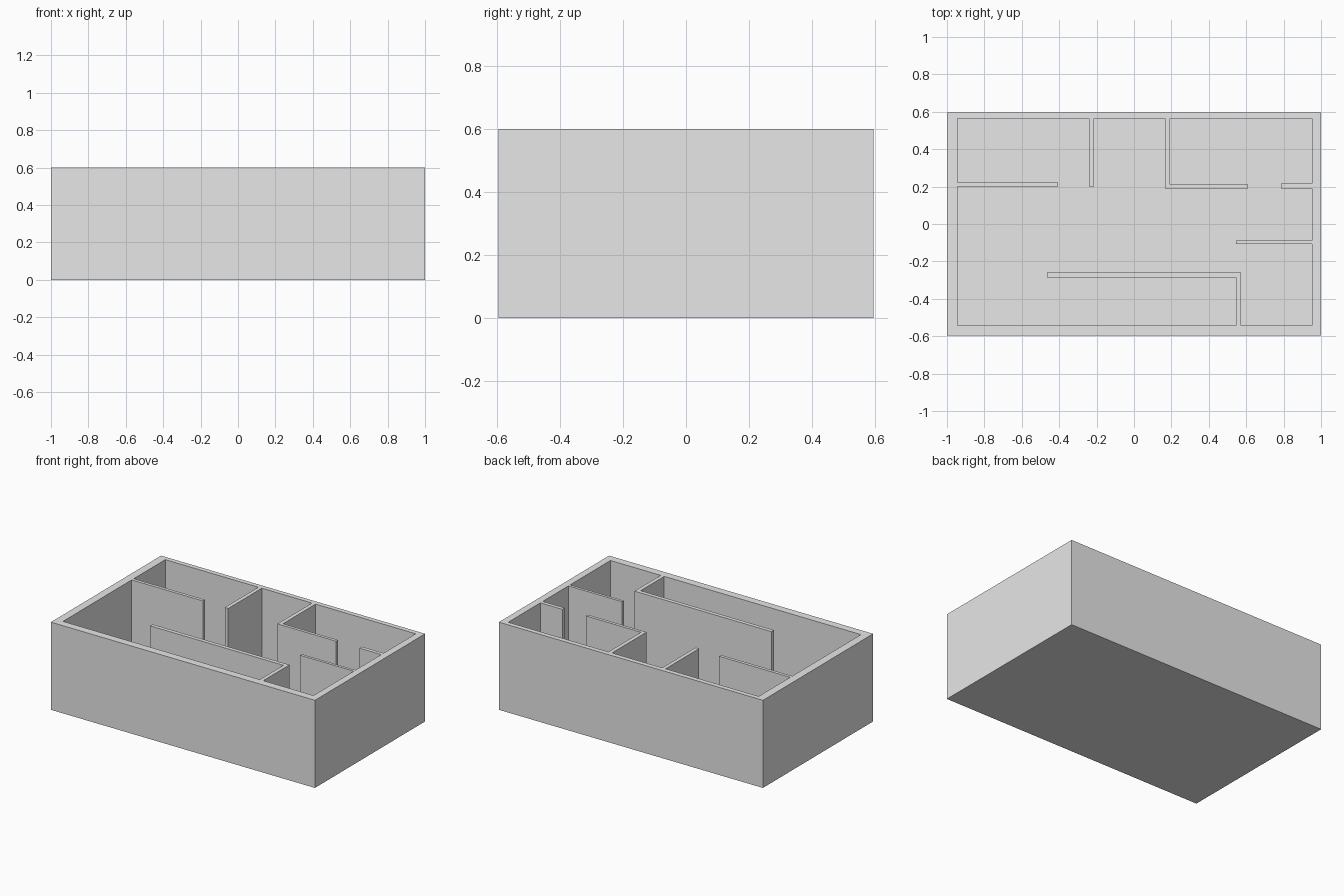
import bpy
import bmesh

if "Cube" in bpy.data.objects:
    bpy.data.objects.remove(bpy.data.objects["Cube"], do_unlink=True)

grey = bpy.data.materials.new("plaster_grey")
grey.use_nodes = True
colour = (0.8, 0.8, 0.8, 1)
grey.diffuse_color = colour
grey.node_tree.nodes["Principled BSDF"].inputs["Base Color"].default_value = colour

HALF_X, HALF_Y = 1.0, 0.596
LEFT, RIGHT, FRONT, BACK = -0.945, 0.952, -0.543, 0.563   # inner faces of the shell
FLOOR, TOP = 0.055, 0.6


def finish(name, bm):
    bmesh.ops.recalc_face_normals(bm, faces=bm.faces)
    mesh = bpy.data.meshes.new(name)
    bm.to_mesh(mesh)
    bm.free()
    mesh.materials.append(grey)
    obj = bpy.data.objects.new(name, mesh)
    bpy.context.collection.objects.link(obj)
    return obj


def raise_faces(bm, height):
    """Extrude the flat plan upwards into a solid."""
    new = bmesh.ops.extrude_face_region(bm, geom=bm.faces[:], use_keep_orig=True)["geom"]
    verts = [g for g in new if isinstance(g, bmesh.types.BMVert)]
    bmesh.ops.translate(bm, verts=verts, vec=(0, 0, height))


def prism(name, outline, z0, z1):
    bm = bmesh.new()
    bm.faces.new([bm.verts.new((x, y, z0)) for x, y in outline])
    raise_faces(bm, z1 - z0)
    return finish(name, bm)


def rect(x0, x1, y0, y1):
    return [(x0, y0), (x1, y0), (x1, y1), (x0, y1)]


# Floor slab
footprint = rect(-HALF_X, HALF_X, -HALF_Y, HALF_Y)
prism("floor_slab", footprint, 0, FLOOR)

# Outer wall: a rectangular ring
bm = bmesh.new()
outer = [bm.verts.new((x, y, FLOOR)) for x, y in footprint]
inner = [bm.verts.new((x, y, FLOOR)) for x, y in rect(LEFT, RIGHT, FRONT, BACK)]
for i in range(4):
    j = (i + 1) % 4
    bm.faces.new((outer[i], outer[j], inner[j], inner[i]))
raise_faces(bm, TOP - FLOOR)
finish("outer_wall", bm)

# Partition walls, each a plan outline
partitions = {
    "back_right_partition": rect(LEFT, -0.406, 0.2, 0.222),
    "back_middle_partition": rect(-0.24, -0.214, 0.2, BACK),
    "back_left_corner_partition": [
        (0.166, 0.19), (0.61, 0.19), (0.61, 0.211),
        (0.193, 0.211), (0.193, BACK), (0.166, BACK)],
    "back_left_stub_partition": rect(0.786, RIGHT, 0.19, 0.216),
    "left_side_partition": rect(0.545, RIGHT, -0.107, -0.088),
    "front_corner_partition": [
        (-0.465, -0.287), (0.545, -0.287), (0.545, FRONT),
        (0.572, FRONT), (0.572, -0.26), (-0.465, -0.26)],
}
for name, outline in partitions.items():
    prism(name, outline, FLOOR, TOP)
